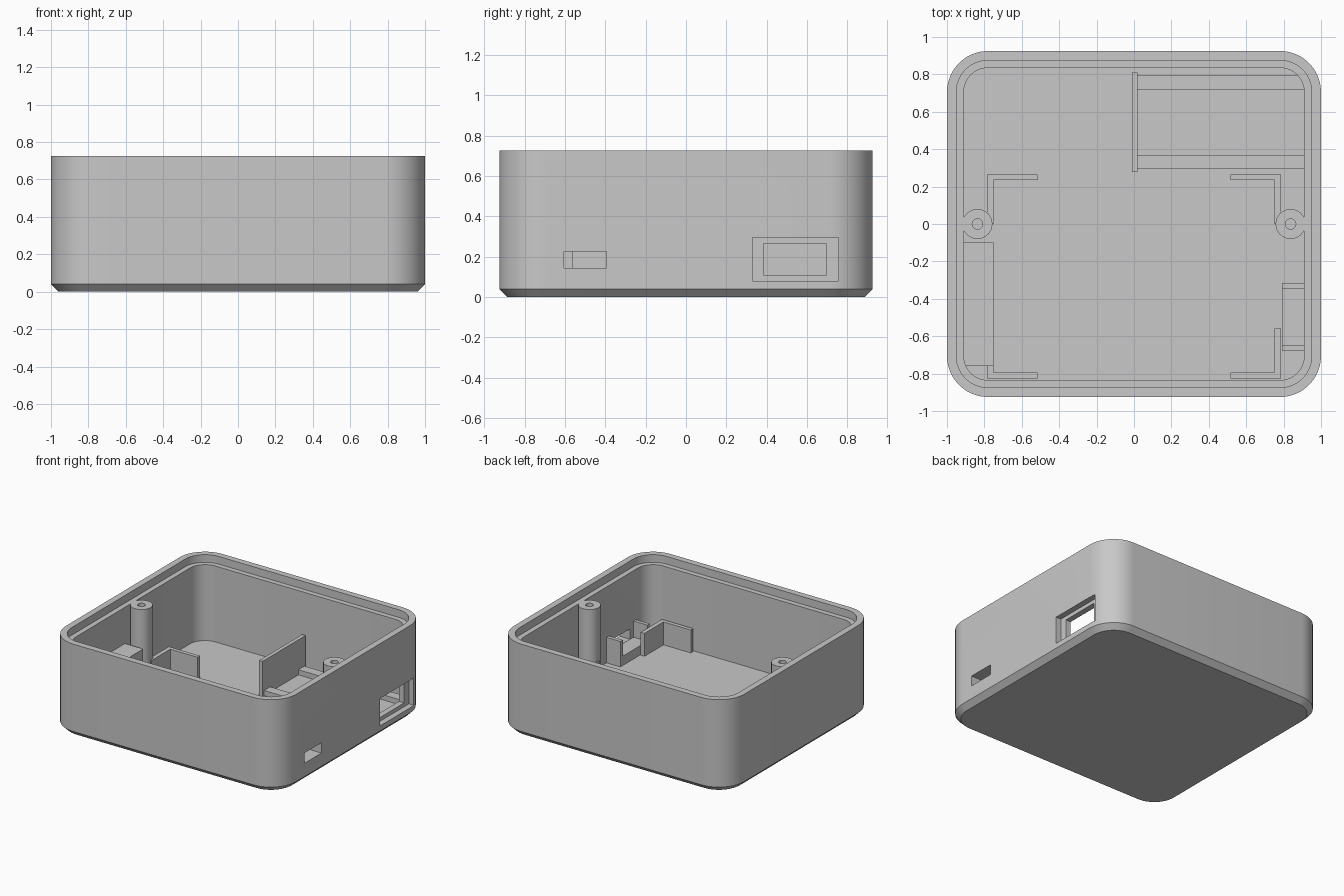
import bpy, bmesh, math

if "Cube" in bpy.data.objects:
    bpy.data.objects.remove(bpy.data.objects["Cube"])

grey = bpy.data.materials.new("light_grey_plastic")
grey.use_nodes = True
colour = (0.58, 0.58, 0.58, 1)
grey.diffuse_color = colour
grey.node_tree.nodes["Principled BSDF"].inputs["Base Color"].default_value = colour

HALF_X, HALF_Y, HEIGHT, RADIUS = 1.0, 0.925, 0.725, 0.22
LEDGE, FLOOR, WALL = 0.665, 0.07, 0.09


def finish(name, bm):
    bmesh.ops.recalc_face_normals(bm, faces=bm.faces)
    mesh = bpy.data.meshes.new(name)
    bm.to_mesh(mesh)
    bm.free()
    mesh.materials.append(grey)
    ob = bpy.data.objects.new(name, mesh)
    bpy.context.collection.objects.link(ob)
    return ob


def smooth(ob):
    bpy.ops.object.select_all(action='DESELECT')
    bpy.context.view_layer.objects.active = ob
    ob.select_set(True)
    bpy.ops.object.shade_smooth_by_angle(angle=math.radians(30))


def loft(name, rings):
    """Skin equal-length point rings and cap both ends."""
    bm = bmesh.new()
    loops = [[bm.verts.new(p) for p in ring] for ring in rings]
    for a, b in zip(loops, loops[1:]):
        for i in range(len(a)):
            j = (i + 1) % len(a)
            bm.faces.new((a[i], a[j], b[j], b[i]))
    bm.faces.new(loops[0])
    bm.faces.new(loops[-1])
    return finish(name, bm)


def rounded_ring(inset, z, steps=12):
    pts = []
    r = RADIUS - inset
    corners = ((1, 1), (-1, 1), (-1, -1), (1, -1))
    for k, (sx, sy) in enumerate(corners):
        for i in range(steps + 1):
            a = math.pi / 2 * (k + i / steps)
            pts.append((sx * (HALF_X - RADIUS) + r * math.cos(a),
                        sy * (HALF_Y - RADIUS) + r * math.sin(a), z))
    return pts


def circle_ring(x, y, r, z, n=32):
    return [(x + r * math.cos(math.tau * i / n),
             y + r * math.sin(math.tau * i / n), z) for i in range(n)]


def box(name, x, y, z):
    bm = bmesh.new()
    bmesh.ops.create_cube(bm, size=1)
    for v in bm.verts:
        for axis, (lo, hi) in enumerate((x, y, z)):
            v.co[axis] = lo if v.co[axis] < 0 else hi
    return finish(name, bm)


# Open case: chamfered base, rim, lid ledge and cavity
case = loft("case_shell", [rounded_ring(d, z) for d, z in (
    (0.04, 0), (0, 0.04), (0, HEIGHT), (0.05, HEIGHT),
    (0.05, LEDGE), (WALL, LEDGE), (WALL, FLOOR))])

# Port openings in the +x wall
cutters = [
    box("port_recess_cutter", (0.955, 1.1), (0.33, 0.755), (0.08, 0.295)),
    box("port_opening_cutter", (0.85, 1.1), (0.385, 0.695), (0.11, 0.265)),
    box("small_slot_cutter", (0.85, 1.1), (-0.605, -0.395), (0.145, 0.225)),
]
bpy.context.view_layer.objects.active = case
for cutter in cutters:
    mod = case.modifiers.new(cutter.name, 'BOOLEAN')
    mod.operation = 'DIFFERENCE'
    mod.solver = 'EXACT'
    mod.object = cutter
    bpy.ops.object.modifier_apply(modifier=mod.name)
    bpy.data.objects.remove(cutter)
smooth(case)

# Screw posts with blind holes
for side, x in (("left", 0.837), ("right", -0.837)):
    smooth(loft(side + "_screw_post", [circle_ring(x, 0, r, z) for r, z in (
        (0.08, FLOOR - 0.02), (0.08, LEDGE), (0.028, LEDGE), (0.028, 0.3))]))

# L-shaped board brackets
BASE = FLOOR - 0.01
for side, s in (("left", 1), ("right", -1)):
    for end, bar, leg in (("rear", (0.235, 0.265), (0, 0.235)),
                          ("front", (-0.825, -0.795), (-0.795, -0.56))):
        name = end + "_" + side + "_bracket"
        box(name + "_bar", sorted((s * 0.515, s * 0.785)), bar, (BASE, 0.25))
        box(name + "_leg", sorted((s * 0.752, s * 0.785)), leg, (BASE, 0.25))

# Side support block
box("side_block", (-0.93, -0.752), (-0.76, -0.1), (BASE, 0.38))

# Port module stop and rails
box("module_stop_plate", (-0.01, 0.02), (0.277, 0.81), (BASE, 0.345))
for name, y in (("front_rail", (0.295, 0.37)), ("rear_rail", (0.72, 0.795))):
    box(name, (0.01, 0.93), y, (BASE, 0.11))

# Cradle behind the small slot
box("cradle_seat", (0.79, 0.93), (-0.66, -0.33), (BASE, 0.143))
for name, y in (("cradle_front_wall", (-0.678, -0.65)),
                ("cradle_rear_wall", (-0.345, -0.315))):
    box(name, (0.79, 0.93), y, (BASE, 0.27))
